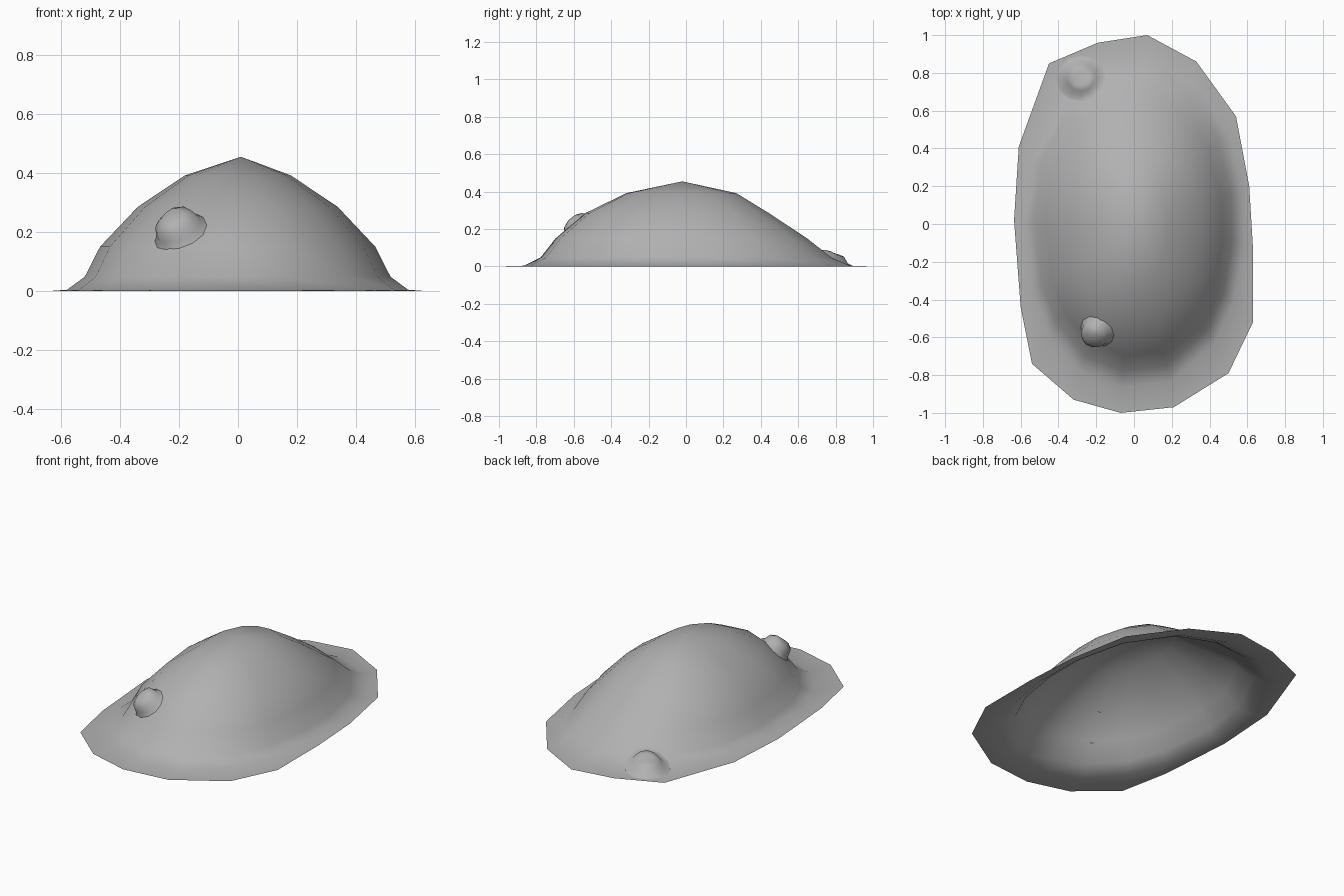
import bpy, bmesh, math
from mathutils import Vector, Matrix
from mathutils.bvhtree import BVHTree

if "Cube" in bpy.data.objects:
    bpy.data.objects.remove(bpy.data.objects["Cube"])

grey = bpy.data.materials.new("dark_grey")
grey.diffuse_color = (.44, .44, .44, 1)
grey.use_nodes = True
grey.node_tree.nodes["Principled BSDF"].inputs["Base Color"].default_value = grey.diffuse_color


def loft(rings, tip, name):
    """Skin a stack of equal rings and close it with a fan to the tip."""
    bm = bmesh.new()
    loops = [[bm.verts.new(p) for p in ring] for ring in rings]
    n = len(loops[0])
    for a, b in zip(loops, loops[1:]):
        for i in range(n):
            j = (i + 1) % n
            bm.faces.new((a[i], a[j], b[j], b[i]))
    top = bm.verts.new(tip)
    for i in range(n):
        bm.faces.new((loops[-1][i], loops[-1][(i + 1) % n], top))
    bm.normal_update()
    if sum(f.normal.z for f in bm.faces) < 0:
        bmesh.ops.reverse_faces(bm, faces=bm.faces[:])
    for f in bm.faces:
        f.smooth = True
    mesh = bpy.data.meshes.new(name)
    tree = BVHTree.FromBMesh(bm)
    bm.to_mesh(mesh)
    bm.free()
    mesh.materials.append(grey)
    bpy.context.collection.objects.link(bpy.data.objects.new(name, mesh))
    return tree


# Mound: uneven outer rim, then rings (half width, front, back, height)
rim = [(.07, 1), (.33, .86), (.54, .57), (.61, .2), (.63, -.13), (.63, -.52),
       (.5, -.79), (.21, -.97), (-.07, -1), (-.32, -.93), (-.54, -.74),
       (-.6, -.44), (-.635, .02), (-.61, .41), (-.45, .85), (-.19, .96)]
levels = [(.58, .87, .88, .004), (.52, .78, .78, .048), (.468, .70, .65, .15),
          (.34, .54, .445, .285), (.18, .32, .27, .392)]
rings = [[(x, y, 0) for x, y in rim]]
for w, front, back, z in levels:
    ring = []
    for x, y in rim:
        a = math.atan2(y, x / .62)
        c, s = math.cos(a), math.sin(a)
        k = (abs(c) ** 2.2 + abs(s) ** 2.2) ** (-1 / 2.2)
        ring.append((w * k * c, (back if s > 0 else front) * k * s, z))
    rings.append(ring)
mound = loft(rings, (.01, -.02, .455), "mound")


# Small lumps: flared domes raised from the mound surface along a direction
def lump(name, centre, direction, sx, sy, profile):
    d = Vector(direction).normalized()
    rot = d.to_track_quat('Z', 'Y').to_matrix()
    centre = Vector(centre)

    def raised(r, h, a):
        p = centre + rot @ Vector((sx * r * math.cos(a), sy * r * math.sin(a), 0))
        hit = mound.ray_cast(p + d, -d)[0]
        return (hit or p) + d * h

    rings = [[raised(r, h, i * math.pi / 6) for i in range(12)]
             for r, h in profile[:-1]]
    loft(rings, raised(0, profile[-1][1], 0), name)


lump("rear_lump", (-.28, .77, .02), (0, .1, 1), 1.0, .95,
     [(.13, .002), (.10, .014), (.075, .05), (.04, .063), (0, .064)])
lump("front_lump", (-.18, -.55, .17), (-.42, -.5, .75), 1.0, 1.0,
     [(.095, .002), (.08, .02), (.07, .05), (.04, .066), (0, .068)])
